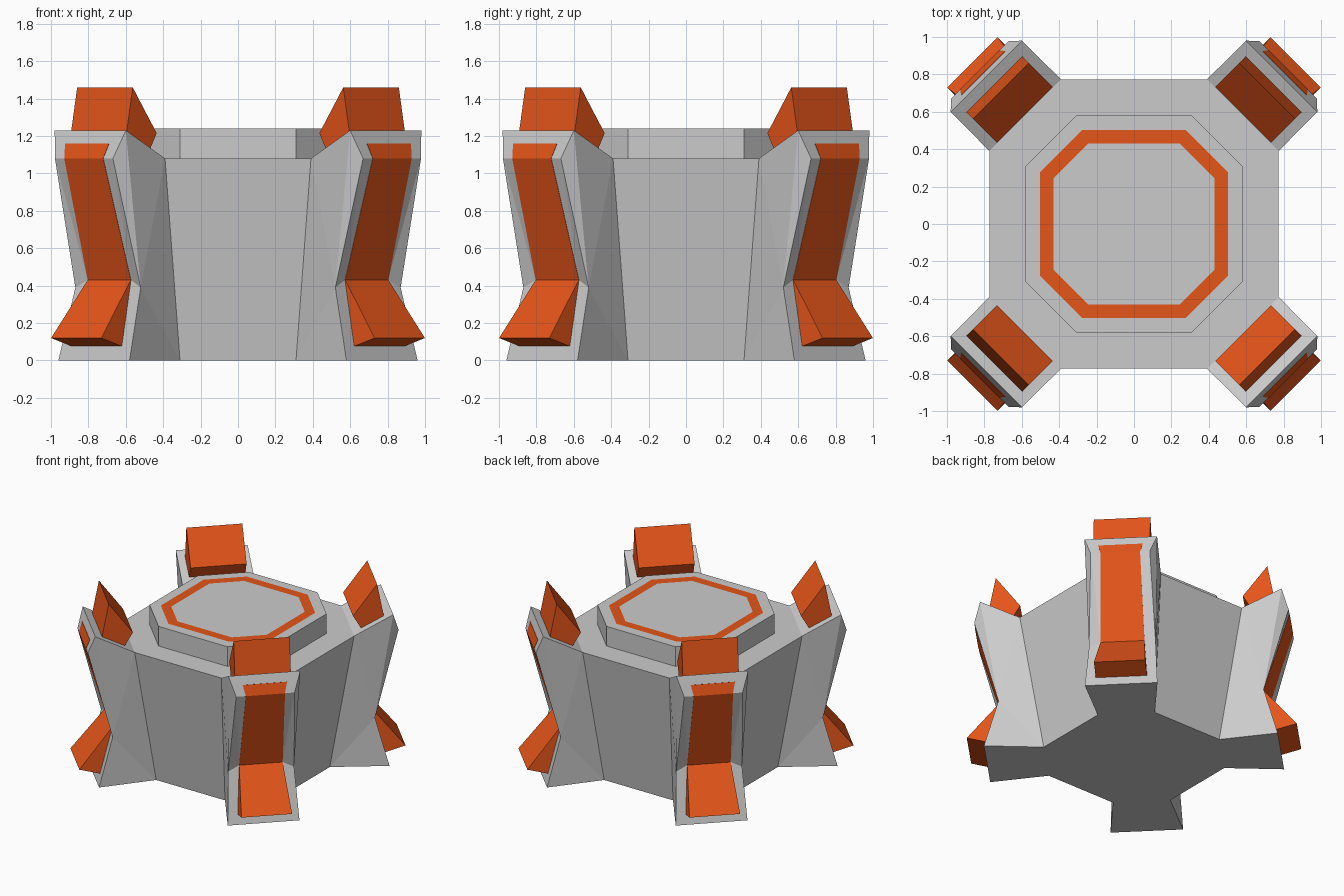
import bpy, bmesh, math
from mathutils import Vector

if "Cube" in bpy.data.objects:
    bpy.data.objects.remove(bpy.data.objects["Cube"])

orange = bpy.data.materials.new("orange")
orange.diffuse_color = (0.78, 0.09, 0.01, 1)
orange.use_nodes = True
orange.node_tree.nodes["Principled BSDF"].inputs["Base Color"].default_value = orange.diffuse_color
CORNERS = ["back_right", "back_left", "front_left", "front_right"]


def finish(name, bm, mat=None):
    bmesh.ops.remove_doubles(bm, verts=bm.verts, dist=0.0003)
    bmesh.ops.recalc_face_normals(bm, faces=bm.faces)
    me = bpy.data.meshes.new(name)
    bm.to_mesh(me)
    bm.free()
    ob = bpy.data.objects.new(name, me)
    bpy.context.collection.objects.link(ob)
    if mat:
        me.materials.append(mat)
    return ob


def diag(u, v, z, k):
    """Point at distance u along diagonal k, v sideways, height z."""
    a = math.radians(45 + 90 * k)
    return Vector((u * math.cos(a) - v * math.sin(a), u * math.sin(a) + v * math.cos(a), z))


def face(bm, pts):
    bm.faces.new([bm.verts.new(p) for p in pts])


def octagon(flat, half, z):
    """Octagon with sides at +-flat whose straight sides run +-half."""
    q = [(flat, -half), (flat, half), (half, flat), (-half, flat),
         (-flat, half), (-flat, -half), (-half, -flat), (half, -flat)]
    return [Vector((x, y, z)) for x, y in q]


def corner_prism(name, profile):
    """Closed orange solid from a (u, half width, z) profile, at each corner."""
    for k, corner in enumerate(CORNERS):
        bm = bmesh.new()
        L = [diag(u, v, z, k) for u, v, z in profile]
        R = [diag(u, -v, z, k) for u, v, z in profile]
        face(bm, L)
        face(bm, R)
        for i in range(len(L)):
            j = (i + 1) % len(L)
            face(bm, [L[i], L[j], R[j], R[i]])
        finish(f"{corner}_{name}", bm, orange)


# Body with four buttress legs, one continuous shell
bm = bmesh.new()
top, bottom = octagon(0.773, 0.39, 1.08), octagon(0.61, 0.31, 0)
face(bm, top)
face(bm, bottom)
for i in range(0, 8, 2):
    face(bm, [bottom[i], bottom[i + 1], top[i + 1], top[i]])
s = math.sqrt(0.5)
leg = {"A": (1.163 * s, 0.383 * s, 1.08), "B": (0.92 * s, 0.30 * s, 0),
       "C": (1.089, 0.269, 0), "D": (0.983, 0.247, 0.39),
       "E": (1.117, 0.269, 1.23), "F": (1.165, 0.219, 1.08), "G": (0.972, 0.163, 0.43)}
for k in range(4):
    P = {n: diag(u, v, z, k) for n, (u, v, z) in leg.items()}
    P.update({n.lower(): diag(u, -v, z, k) for n, (u, v, z) in leg.items()})
    for f in ("ABD", "BCD", "ADE", "DFE", "DGF"):
        face(bm, [P[n] for n in f])
        face(bm, [P[n.lower()] for n in f])
    for f in ("CcdgGD", "GgfF", "FfeE", "EeaA", "BCcb"):
        face(bm, [P[n] for n in f])
finish("body_and_legs", bm)

# Raised octagonal platform
bm = bmesh.new()
lo, hi = octagon(0.58, 0.31, 1.08), octagon(0.58, 0.31, 1.24)
face(bm, hi)
for i in range(8):
    j = (i + 1) % 8
    face(bm, [lo[i], lo[j], hi[j], hi[i]])
finish("platform", bm)

# Painted ring on the platform, a thin flat sheet
bm = bmesh.new()
p, q = octagon(0.503, 0.275, 1.2415), octagon(0.43, 0.245, 1.2415)
for i in range(8):
    j = (i + 1) % 8
    face(bm, [p[i], p[j], q[j], q[i]])
finish("platform_ring", bm, orange)

# Orange strips up the legs, wedge feet, and blocks on the leg tops
corner_prism("leg_strip", [(0.974, 0.163, 0.43), (1.167, 0.147, 1.08), (1.1415, 0.166, 1.16),
                           (1.10, 0.166, 1.16), (1.12, 0.147, 1.08), (0.94, 0.163, 0.43)])
corner_prism("foot_wedge", [(0.974, 0.163, 0.43), (1.223, 0.19, 0.12),
                            (1.065, 0.19, 0.075), (0.95, 0.163, 0.40)])
corner_prism("top_block", [(1.006, 0.21, 1.46), (1.058, 0.21, 1.19), (0.89, 0.21, 1.105),
                           (0.825, 0.21, 1.215)])
